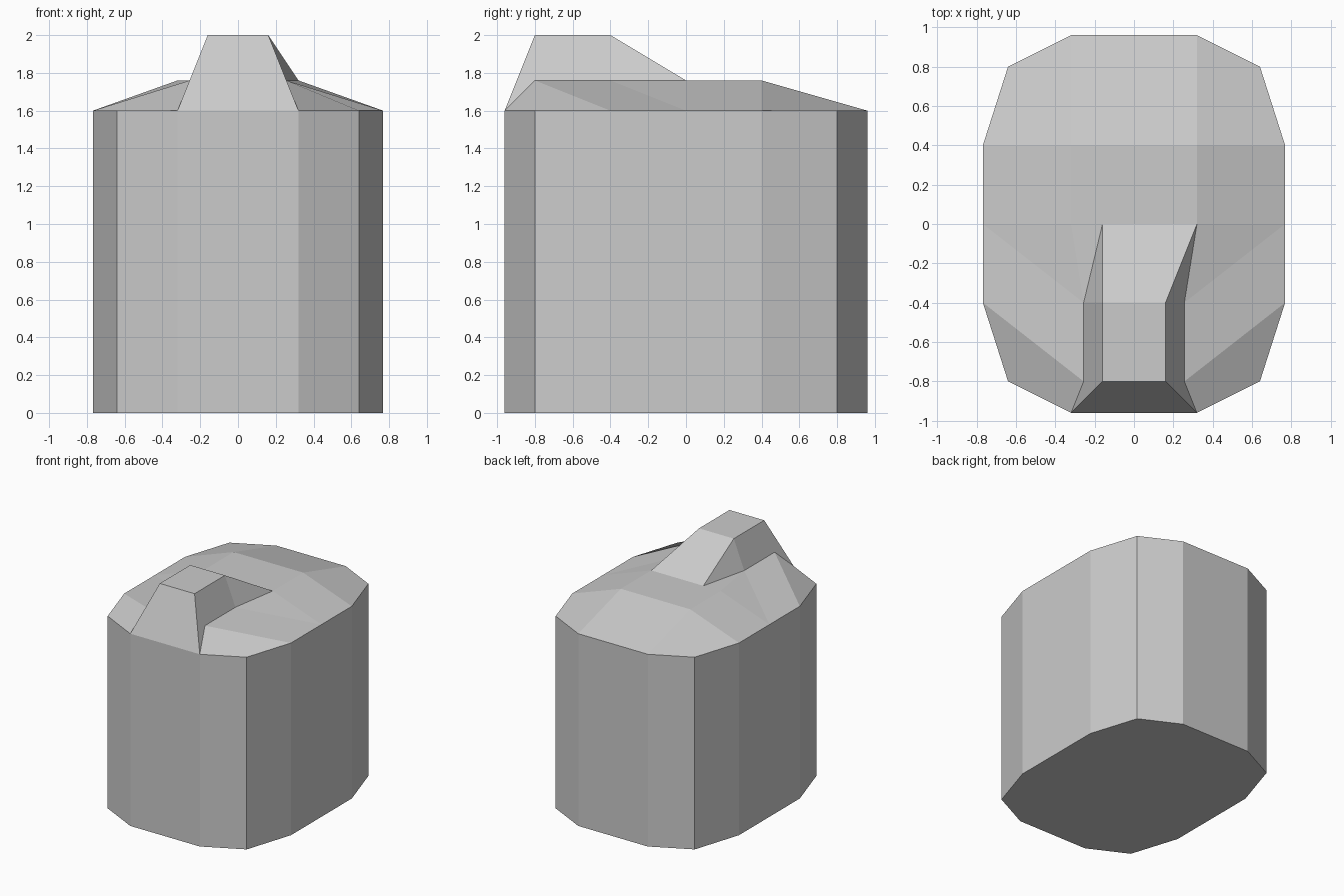
import bpy, bmesh

if "Cube" in bpy.data.objects:
    bpy.data.objects.remove(bpy.data.objects["Cube"])

H, L, T = 1.6, 1.76, 2.0          # wall top, lid plateau, spout top
bm = bmesh.new()


def face(*pts):
    bm.faces.new([bm.verts.new(p) for p in pts])


def flip(p):
    return (-p[0], p[1], p[2])


def both(*pts):
    """Face on the right side and its mirror on the left."""
    face(*pts)
    face(*[flip(p) for p in reversed(pts)])


# Outline of the right half, back to front
half = [(0.32, 0.96), (0.64, 0.8), (0.768, 0.4), (0.768, 0),
        (0.768, -0.4), (0.64, -0.8), (0.32, -0.96)]
rim = [(x, y, H) for x, y in half]
back, back_c, side_b, side_m, side_f, front_c, front = rim

# Walls and floor
for a, b in zip(half, half[1:]):
    both((*a, 0), (*a, H), (*b, H), (*b, 0))
for x, y in (half[0], half[-1]):
    face((x, y, 0), (x, y, H), (-x, y, H), (-x, y, 0))
face(*[(x, y, 0) for x, y in half], *[(-x, y, 0) for x, y in reversed(half)])

# Key points of the lid plateau and the spout
lid_b, lid_m = (0.32, 0.4, L), (0.32, 0, L)
foot_b, foot_f = (0.256, -0.4, L), (0.256, -0.8, L)
ramp, top_b, top_f = (0.16, 0, L), (0.16, -0.4, T), (0.16, -0.8, T)

# Lid: plateau, back slope, then the side slopes
face(lid_b, flip(lid_b), flip(lid_m), flip(ramp), ramp, lid_m)
face(back, flip(back), flip(lid_b), lid_b)
both(back, lid_b, side_b, back_c)
both(lid_b, lid_m, side_m, side_b)
both(lid_m, foot_b, side_m)
both(foot_b, side_f, side_m)
both(foot_b, foot_f, side_f)
both(foot_f, front, front_c, side_f)

# Spout: ramp, top, front, and its sides
for a, b in ((ramp, top_b), (top_b, top_f), (top_f, front)):
    face(a, flip(a), flip(b), b)
both(top_b, top_f, foot_f, foot_b)
both(top_f, front, foot_f)

# Ramp flanks are split along opposite diagonals on each side
face(top_b, foot_b, lid_m)
face(top_b, lid_m, ramp)
face(*map(flip, (top_b, ramp, foot_b)))
face(*map(flip, (foot_b, ramp, lid_m)))

bmesh.ops.remove_doubles(bm, verts=bm.verts[:], dist=0.0005)
bmesh.ops.recalc_face_normals(bm, faces=bm.faces[:])
mesh = bpy.data.meshes.new("container_body")
bm.to_mesh(mesh)
bm.free()
bpy.context.collection.objects.link(bpy.data.objects.new("container_body", mesh))
